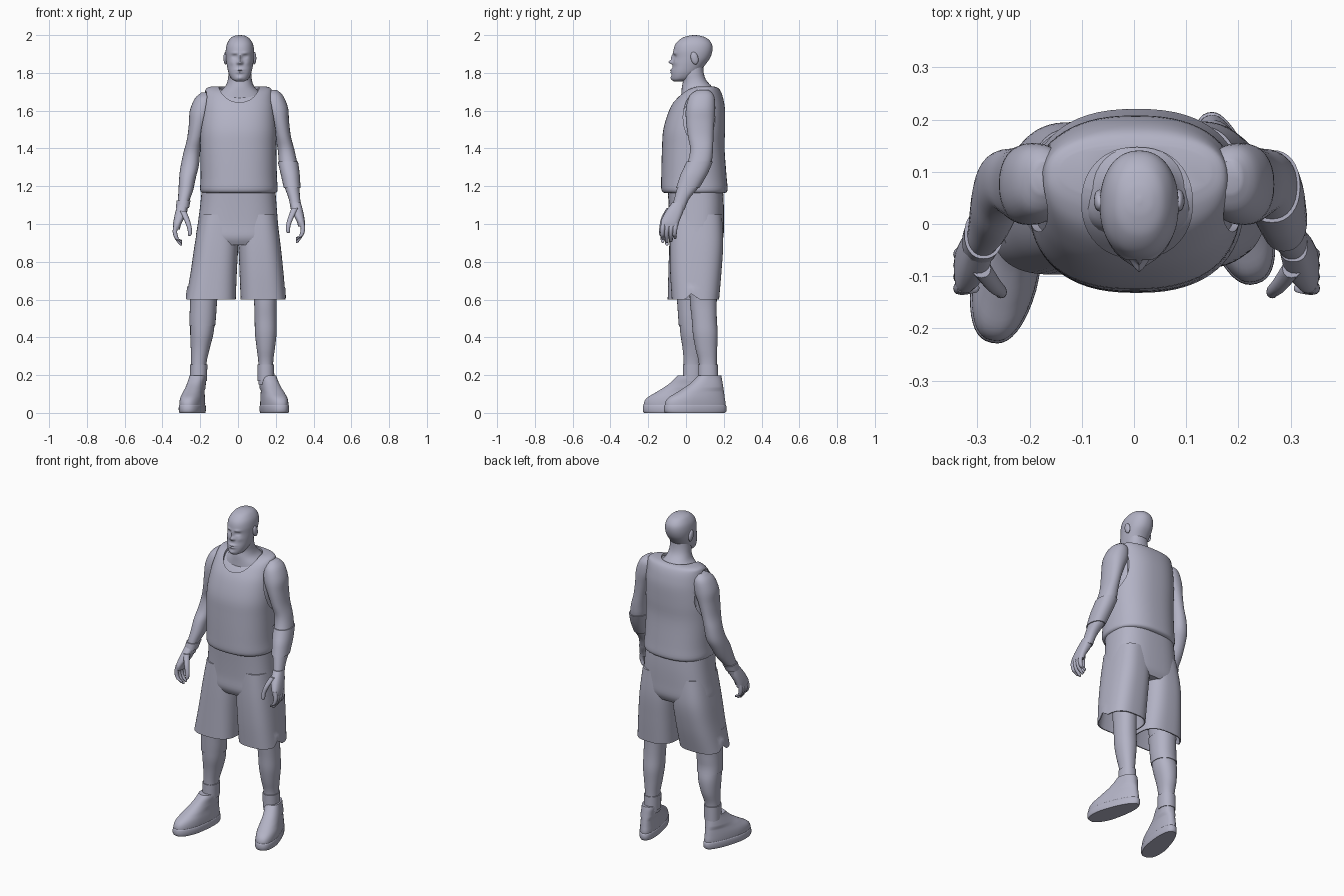
import bpy, bmesh, math
from mathutils import Matrix, Vector

mat = bpy.data.materials.new("clay grey")
mat.diffuse_color = (0.45, 0.45, 0.56, 1)


def spline(rows, sub):
    """Catmull-Rom through the section rows."""
    out = []
    for i in range(len(rows) - 1):
        a, b, c, d = (rows[max(0, min(len(rows) - 1, i + k))] for k in (-1, 0, 1, 2))
        for s in range(sub):
            t = s / sub
            out.append([0.5 * (2 * q + (r - p) * t + (2 * p - 5 * q + 4 * r - e) * t * t
                               + (3 * q - p - 3 * r + e) * t ** 3) for p, q, r, e in zip(a, b, c, d)])
    return out + [list(rows[-1])]


def loft(name, rows, n=32, sub=4, power=2.2, hollow=0, post=None, place=None, sharp=40):
    """Skin horizontal rings; each row is (z, x min, x max, y min, y max)."""
    secs = spline(rows, sub)
    if hollow:                                  # turn the last ring inwards
        z, a, b, c, d = secs[-1]
        secs += [[z, a + .006, b - .006, c + .006, d - .006],
                 [z + hollow, a + .02, b - .02, c + .02, d - .02]]
    bm = bmesh.new()
    rings = []
    for z, a, b, c, d in secs:
        ring = []
        for k in range(n):
            t = 2 * math.pi * k / n
            u, v = math.cos(t), math.sin(t)
            u = math.copysign(abs(u) ** (2 / power), u)
            v = math.copysign(abs(v) ** (2 / power), v)
            ring.append(bm.verts.new(((a + b) / 2 + u * (b - a) / 2, (c + d) / 2 + v * (d - c) / 2, z)))
        rings.append(ring)
    for p, q in zip(rings, rings[1:]):
        for k in range(n):
            bm.faces.new((p[k], p[(k + 1) % n], q[(k + 1) % n], q[k]))
    bm.faces.new(rings[0])
    bm.faces.new(rings[-1])
    if post:
        for v in bm.verts:
            post(v.co)
    if place:
        bm.transform(place)
    return finish(name, bm, sharp)


def finish(name, bm, sharp=40):
    bmesh.ops.recalc_face_normals(bm, faces=bm.faces)
    for f in bm.faces:
        f.smooth = True
    me = bpy.data.meshes.new(name)
    bm.to_mesh(me)
    bm.free()
    me.set_sharp_from_angle(angle=math.radians(sharp))
    me.materials.append(mat)
    ob = bpy.data.objects.new(name, me)
    bpy.context.collection.objects.link(ob)
    return ob


def band(name, rows, z0, z1, grow):
    """A sleeve that follows part of a limb."""
    def at(z):
        for p, q in zip(rows, rows[1:]):
            if q[0] <= z <= p[0]:
                t = (p[0] - z) / (p[0] - q[0])
                r = [a + (b - a) * t for a, b in zip(p, q)]
                return (z, r[1] - grow, r[2] + grow, r[3] - grow, r[4] + grow)
    return loft(name, [at(z1 + (z0 - z1) * i / 4) for i in range(5)], sub=2)


def flip(rows, dx=0, dz=0):
    return [(z + dz, dx - b, dx - a, c, d) for z, a, b, c, d in rows]


def ellipsoid(name, loc, size, tilt=0):
    bm = bmesh.new()
    m = Matrix.Translation(loc) @ Matrix.Rotation(tilt, 4, 'X') @ Matrix.Diagonal((*size, 1))
    bmesh.ops.create_uvsphere(bm, u_segments=16, v_segments=10, radius=1, matrix=m)
    return finish(name, bm)


# Head, with the face raised and sunk by soft bumps
BUMPS = [(0, 1.857, .024, .011, .011), (0, 1.882, .013, .008, .016), (0, 1.816, .011, .022, .005),
         (0, 1.803, .010, .019, .005), (0, 1.773, .006, .016, .010)]
for s in (-1, 1):
    BUMPS += [(s * .028, 1.905, .006, .018, .007), (s * .027, 1.886, -.010, .013, .009),
              (s * .027, 1.886, .005, .008, .004), (s * .042, 1.855, .004, .014, .014),
              (s * .012, 1.852, .007, .006, .007)]


def face(co):
    if co.y < .03:
        fade = min(1, (.03 - co.y) / .05)
        for x, z, amp, sx, sz in BUMPS:
            co.y -= fade * amp * math.exp(-((co.x - .01 - x) / sx) ** 2 - ((co.z - z) / sz) ** 2)


loft("head", [(1.755, -.012, .032, -.066, -.02), (1.768, -.034, .054, -.075, .03), (1.80, -.05, .07, -.076, .07),
              (1.84, -.059, .079, -.070, .10), (1.88, -.064, .084, -.066, .128), (1.92, -.065, .085, -.066, .14),
              (1.955, -.058, .078, -.054, .136), (1.983, -.040, .060, -.024, .112),
              (1.996, -.018, .038, .012, .078), (2.0, .006, .014, .04, .05)],
     n=80, sub=8, post=face, sharp=60)
for side, x in (("left", -.066), ("right", .086)):
    ellipsoid(side + "_ear", (x, .045, 1.878), (.011, .02, .034), .25)
loft("neck", [(1.64, -.15, .16, -.03, .17), (1.69, -.11, .125, -.025, .165), (1.725, -.07, .088, -.022, .14),
              (1.76, -.055, .074, -.016, .108), (1.80, -.05, .07, -.02, .094), (1.86, -.045, .065, .0, .09)])

# Torso and the vest over it, cut open at the neck and arms
vest_rows = [(1.163, -.185, .195, -.112, .205), (1.18, -.2, .21, -.13, .22), (1.25, -.198, .206, -.131, .215),
             (1.40, -.2, .203, -.127, .204), (1.50, -.2, .204, -.12, .207), (1.60, -.19, .197, -.09, .207),
             (1.66, -.182, .188, -.055, .198), (1.70, -.175, .182, -.018, .185), (1.72, -.165, .172, .02, .17),
             (1.728, -.14, .147, .05, .15)]
loft("torso_skin", [(z - .012, a + .012, b - .012, c + .012, d - .012) for z, a, b, c, d in vest_rows[2:]],
     n=48, power=2.4)
vest = loft("vest", vest_rows, n=64, power=2.4)
cutters = [loft("neck_cutter", [(1.61, -.1, .112, -.066, .147), (1.8, -.1, .112, -.066, .147)], n=48, sub=1)]
for s in (-1, 1):
    bm = bmesh.new()
    bmesh.ops.create_cone(bm, cap_ends=True, segments=40, radius1=1, radius2=1, depth=1,
                          matrix=Matrix.Translation((s * .213, .07, 1.565)) @ Matrix.Diagonal((.1, .085, .14, 1))
                          @ Matrix.Rotation(math.pi / 2, 4, 'Y'))
    cutters.append(finish("arm_cutter", bm))
for c in cutters:
    mod = vest.modifiers.new("cut", 'BOOLEAN')
    mod.operation, mod.object, mod.solver = 'DIFFERENCE', c, 'EXACT'
    c.hide_render = True
cut = bpy.data.meshes.new_from_object(vest.evaluated_get(bpy.context.evaluated_depsgraph_get()))
vest.modifiers.clear()
vest.data = cut
cut.set_sharp_from_angle(angle=math.radians(40))
for c in cutters:
    bpy.data.objects.remove(c)

# Arms and hands
arm = [(1.695, -.195, -.15, .06, .12), (1.665, -.228, -.13, .02, .148), (1.60, -.255, -.13, .0, .155),
       (1.53, -.26, -.16, .0, .15), (1.45, -.27, -.185, .01, .145), (1.38, -.288, -.2, .022, .143),
       (1.31, -.303, -.207, .008, .135), (1.25, -.311, -.222, -.022, .108), (1.18, -.315, -.237, -.045, .068),
       (1.12, -.319, -.258, -.062, .018), (1.06, -.326, -.27, -.078, -.008)]
palm = [(1.10, -.322, -.268, -.072, -.005), (1.05, -.335, -.276, -.108, -.015), (1.0, -.344, -.3, -.132, -.035),
        (.972, -.344, -.308, -.13, -.042)]


def finger(points):
    return [(z, x - r, x + r, y - r, y + r) for x, y, z, r in points]


thumb = finger([(-.292, -.085, 1.07, .018), (-.27, -.115, 1.02, .015), (-.256, -.128, .975, .012),
                (-.255, -.132, .945, .01), (-.257, -.132, .937, .004)])
digits = [finger([(-.326, y, 1.0, .013), (-.334, y - .004, .96, .012), (-.325, y - .006, .925, .0105),
                  (-.306, y - .004, low + .01, .009), (-.301, y - .004, low, .004)])
          for y, low in ((-.119, .9), (-.097, .885), (-.075, .89), (-.054, .905))]
for side in ("left", "right"):
    place = (lambda r: r) if side == "left" else (lambda r: flip(r, .01, .015))
    loft(side + "_arm", place(arm))
    loft(side + "_palm", place(palm), n=24, power=2.6)
    loft(side + "_thumb", place(thumb), n=12)
    for i, d in enumerate(digits):
        loft(f"{side}_finger_{i + 1}", place(d), n=12)
band("forearm_sleeve", flip(arm, .01, .015), 1.19, 1.33, .006)
band("wristband", arm, 1.085, 1.125, .006)

# Shorts: hips and two wide open legs with a side slit
loft("shorts_hips", [(1.20, -.19, .196, -.098, .195), (1.10, -.2, .204, -.092, .2), (1.0, -.213, .212, -.088, .2),
                     (.93, -.223, .218, -.088, .198), (.89, -.21, .205, -.07, .18)], n=48, power=2.7)


def slit(co):
    d = abs(co.y - .03)
    if co.z < .64 and abs(co.x) > .2 and d < .035:
        co.z += .035 - d


loft("shorts_left_leg", [(1.05, -.2, .004, -.08, .185), (.9, -.228, .002, -.088, .195), (.75, -.25, -.006, -.093, .175),
                         (.6, -.275, -.012, -.097, .14)], n=64, sub=6, power=2.8, hollow=.12, post=slit)
loft("shorts_right_leg", [(1.05, .0, .204, -.08, .19), (.9, .002, .224, -.086, .197), (.75, .008, .24, -.084, .188),
                          (.6, .014, .253, -.075, .175)], n=64, sub=6, power=2.8, hollow=.12, post=slit)

# Legs, knee sleeve and socks
left = [(.74, -.25, -.1, -.05, .12), (.60, -.248, -.115, -.043, .105), (.50, -.252, -.122, -.036, .1),
        (.42, -.253, -.13, -.03, .112), (.34, -.25, -.15, -.018, .105), (.26, -.248, -.167, -.012, .083),
        (.15, -.25, -.17, -.012, .083)]
right = [(.74, .08, .22, .02, .17), (.60, .085, .205, .02, .163), (.50, .088, .204, .03, .163),
         (.42, .09, .204, .036, .168), (.34, .099, .195, .05, .165), (.26, .108, .186, .068, .163),
         (.15, .108, .188, .068, .166)]
loft("left_leg", left)
loft("right_leg", right)
band("knee_sleeve", left, .46, .62, .005)
band("left_sock", left, .17, .255, .005)
band("right_sock", right, .17, .255, .005)

# Shoes, narrowed towards the heel, toes turned out
upper = [(.012, -.056, .056, -.165, .16), (.05, -.058, .058, -.168, .162), (.08, -.056, .056, -.15, .158),
         (.11, -.052, .05, -.1, .154), (.15, -.05, .042, -.035, .148), (.18, -.052, .036, .0, .144),
         (.198, -.05, .034, .018, .14)]
sole = [(0, -.058, .058, -.166, .16), (.01, -.061, .061, -.173, .167), (.035, -.061, .061, -.172, .167),
        (.042, -.058, .058, -.168, .162)]


def taper(co):
    if co.z < .12:
        co.x *= 1 - .2 * max(-.3, co.y / .17)


for side, loc, turn, lean in (("left", (-.237, -.058, 0), -12, -1), ("right", (.187, .052, 0), 16, 1)):
    m = Matrix.Translation(Vector(loc)) @ Matrix.Rotation(math.radians(turn), 4, 'Z')
    rows = upper if lean > 0 else flip(upper)
    loft(side + "_shoe", rows, n=48, power=2.4, post=taper, place=m)
    loft(side + "_sole", sole, n=48, sub=2, power=2.4, post=taper, place=m)
